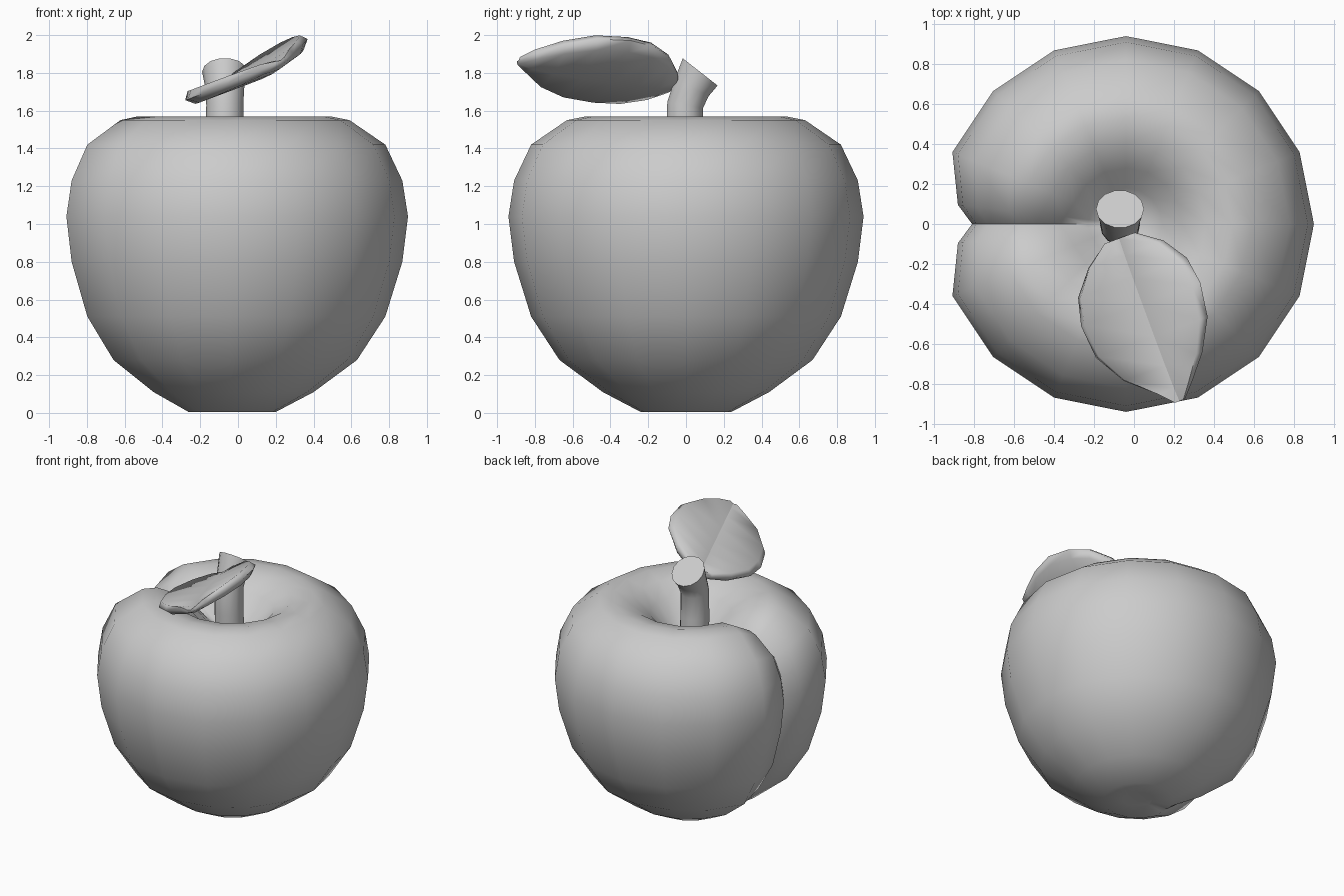
import bpy, bmesh, math
from mathutils import Vector

cube = bpy.data.objects.get("Cube")
if cube:
    bpy.data.objects.remove(cube, do_unlink=True)

grey = bpy.data.materials.new("plain grey")
grey.use_nodes = True
grey.diffuse_color = (0.6, 0.6, 0.6, 1)
grey.node_tree.nodes["Principled BSDF"].inputs["Base Color"].default_value = (0.6, 0.6, 0.6, 1)


def loft(name, rings, angle, sharp=lambda edge: False):
    """Skin closed rings of equal length, capping both ends."""
    bm = bmesh.new()
    loops = [[bm.verts.new(p) for p in ring] for ring in rings]
    n = len(loops[0])
    for a, b in zip(loops, loops[1:]):
        for i in range(n):
            j = (i + 1) % n
            bm.faces.new((a[i], a[j], b[j], b[i]))
    bm.faces.new(loops[0][::-1])
    bm.faces.new(loops[-1])
    bmesh.ops.recalc_face_normals(bm, faces=bm.faces)
    mesh = bpy.data.meshes.new(name)
    bm.to_mesh(mesh)
    bm.free()
    mesh.materials.append(grey)
    obj = bpy.data.objects.new(name, mesh)
    bpy.context.collection.objects.link(obj)
    bpy.ops.object.select_all(action="DESELECT")
    obj.select_set(True)
    bpy.context.view_layer.objects.active = obj
    bpy.ops.object.shade_smooth_by_angle(angle=math.radians(angle))
    for e in mesh.edges:
        if sharp(e):
            e.use_edge_sharp = True
    return obj


# Fruit body: (radius, height, crease depth) rings from base to stem hollow
profile = [(0.1, 0.015, 0), (0.24, 0.005, 0.02), (0.44, 0.11, 0.09), (0.67, 0.28, 0.13),
           (0.82, 0.51, 0.15), (0.91, 0.8, 0.17), (0.94, 1.04, 0.17), (0.91, 1.23, 0.17),
           (0.82, 1.42, 0.17), (0.63, 1.55, 0.16), (0.53, 1.57, 0.15), (0.4, 1.54, 0.12),
           (0.28, 1.46, 0.08), (0.18, 1.35, 0.02), (0.08, 1.29, 0)]
# Extra columns either side of the crease, which faces -x
columns = [(22.5 * k, 0) for k in range(16) if k != 8]
columns += [(173.5, 0.55), (180, 1), (186.5, 0.55)]
columns.sort()
rings = []
for k, (r, z, depth) in enumerate(profile):
    before, after = profile[max(k - 1, 0)], profile[min(k + 1, len(profile) - 1)]
    normal = Vector((after[1] - before[1], before[0] - after[0])).normalized()
    ring = []
    for deg, weight in columns:
        a = math.radians(deg)
        rr = r - normal.x * depth * weight
        zz = z - normal.y * depth * weight
        ring.append((rr * math.cos(a) - 0.04, rr * math.sin(a), max(zz, 0)))
    rings.append(ring)
crease = columns.index((180, 1))
loft("fruit_body", rings, 60,
     lambda e: all(v % len(columns) == crease for v in e.vertices)
     and 0 < e.vertices[0] // len(columns) < 13)

# Stem: upright, then bent back with a slanted cut end
rings = []
for y, z, radius, tilt in [(0, 1.24, 0.1, 0), (-0.005, 1.45, 0.1, 0), (-0.005, 1.63, 0.098, 10),
                           (0.03, 1.72, 0.103, 24), (0.075, 1.805, 0.12, 38)]:
    t = math.radians(tilt)
    ring = []
    for k in range(14):
        a = math.tau * k / 14
        s = radius * math.sin(a)
        ring.append((-0.07 + radius * math.cos(a), y + s * math.cos(t), z - s * math.sin(t)))
    rings.append(ring)
loft("stem", rings, 40)

# Leaf: (position along midrib, outer half width, inner half width, half thickness)
base, tip = Vector((-0.07, -0.07, 1.745)), Vector((0.23, -0.885, 1.86))
side = Vector((0.939, 0.344, 0))
up = Vector((-0.38, -0.14, 0.91))
rings = []
for t, right, left, thick in [(0, 0.08, 0.08, 0.03), (0.1, 0.2, 0.2, 0.045), (0.24, 0.28, 0.3, 0.05),
                              (0.4, 0.3, 0.335, 0.05), (0.6, 0.275, 0.32, 0.05),
                              (0.78, 0.19, 0.23, 0.045), (0.92, 0.09, 0.09, 0.035),
                              (1, 0.025, 0.025, 0.015)]:
    mid = base.lerp(tip, t)
    outer = side * right + Vector((0, 0, 0.6 * right))
    inner = side * -left - Vector((0, 0, 0.39 * left))
    dish = up * (0.45 * thick)
    lift = up * thick
    rings.append([mid + inner, mid + inner * 0.9 + lift * 0.8, mid + dish,
                  mid + outer * 0.9 + lift * 0.8, mid + outer,
                  mid + outer * 0.86 - lift * 0.8, mid - lift, mid + inner * 0.86 - lift * 0.8])
loft("leaf", rings, 80, lambda e: all(v % 8 == 2 for v in e.vertices))
